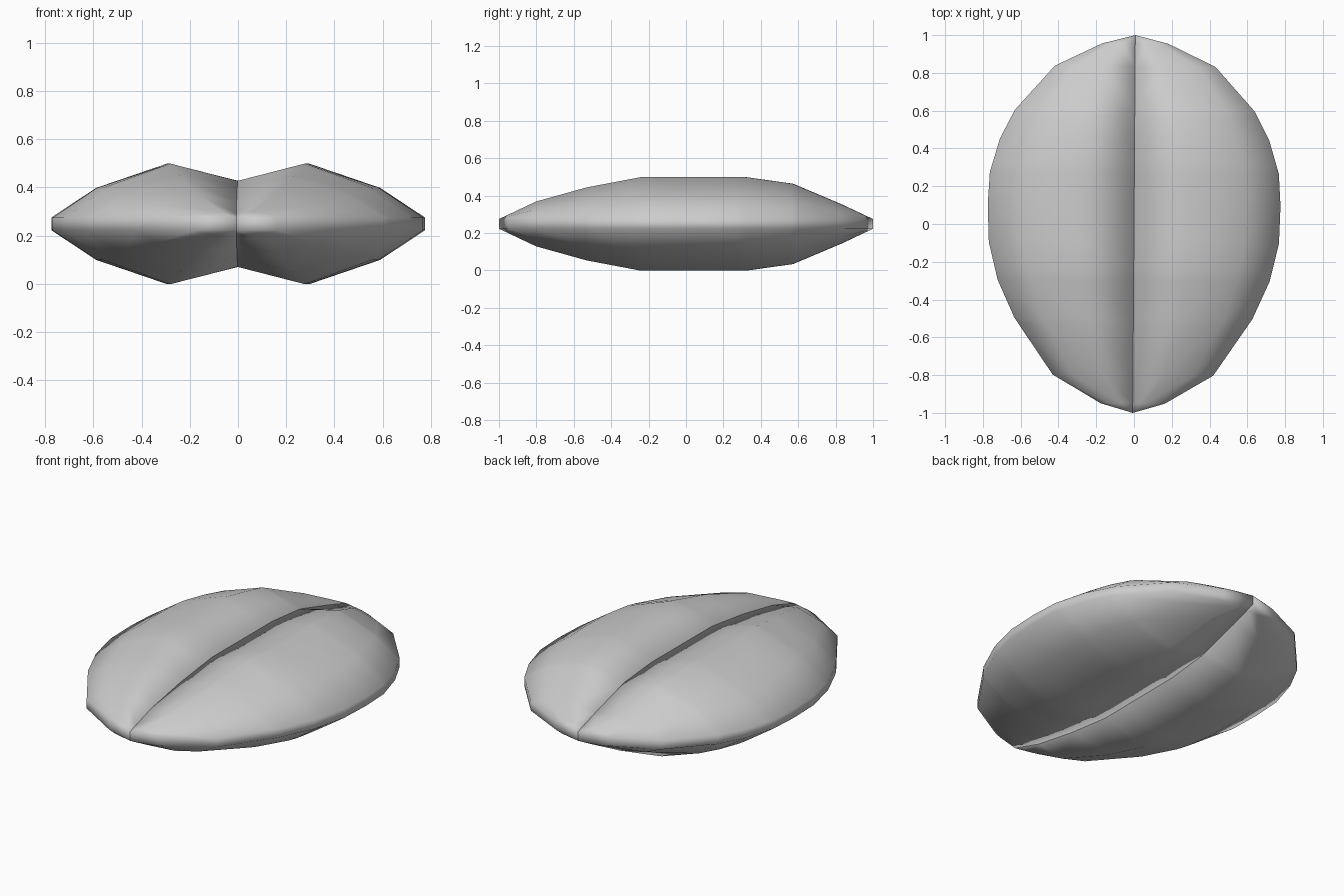
import bpy, bmesh, math
from mathutils import Matrix

if "Cube" in bpy.data.objects:
    bpy.data.objects.remove(bpy.data.objects["Cube"], do_unlink=True)

grey = bpy.data.materials.new("plain_grey")
grey.use_nodes = True
colour = (0.6, 0.6, 0.6, 1)
grey.diffuse_color = colour
grey.node_tree.nodes["Principled BSDF"].inputs["Base Color"].default_value = colour

MID = 0.249
RIM = 0.026
# plan outline (y, half width) and half height along the ridge (y, height)
OUTLINE = [(-1, 0), (-.95, .17), (-.8, .425), (-.5, .63), (-.3, .72), (-.1, .768),
           (.1, .775), (.27, .765), (.45, .712), (.6, .635), (.835, .425), (.955, .175), (1, 0)]
HEIGHT = [(-1, RIM), (-.8, .12), (-.53, .195), (-.24, .25), (.32, .25),
          (.57, .215), (.8, .12), (1, RIM)]
# cross-section: share of width, share of height (crease, ridge, shoulder, rim)
SECTION = [(0, .68), (.38, 1), (.76, .55), (1, 0)]


def sample(table, y):
    for (a, p), (b, q) in zip(table, table[1:]):
        if y <= b:
            return p + (q - p) * (y - a) / (b - a)
    return table[-1][1]


def make_lobe(name, side):
    bm = bmesh.new()
    stations = sorted({y for y, _ in OUTLINE} | {y for y, _ in HEIGHT[2:6]})
    rings = []
    for y in stations:
        w, h = sample(OUTLINE, y), sample(HEIGHT, y)
        ring = []
        for up, points in ((1, SECTION), (-1, SECTION[::-1])):
            for u, v in points:
                z = MID + up * (RIM + (h - RIM) * v)
                ring.append(bm.verts.new((side * u * w, y, z)))
        rings.append(ring)
    # skin between stations, including the flat inner wall
    for a, b in zip(rings, rings[1:]):
        for i in range(len(a)):
            j = (i + 1) % len(a)
            bm.faces.new((a[i], a[j], b[j], b[i]))
    bmesh.ops.remove_doubles(bm, verts=bm.verts, dist=0.0005)
    bmesh.ops.recalc_face_normals(bm, faces=bm.faces)
    # slight twist of the whole form about its upright axis
    bm.transform(Matrix.Rotation(math.radians(-0.4), 4, "Z"))
    for f in bm.faces:
        f.smooth = True
    mesh = bpy.data.meshes.new(name)
    bm.to_mesh(mesh)
    bm.free()
    mesh.materials.append(grey)
    obj = bpy.data.objects.new(name, mesh)
    bpy.context.collection.objects.link(obj)


make_lobe("left_lobe", 1)
make_lobe("right_lobe", -1)
